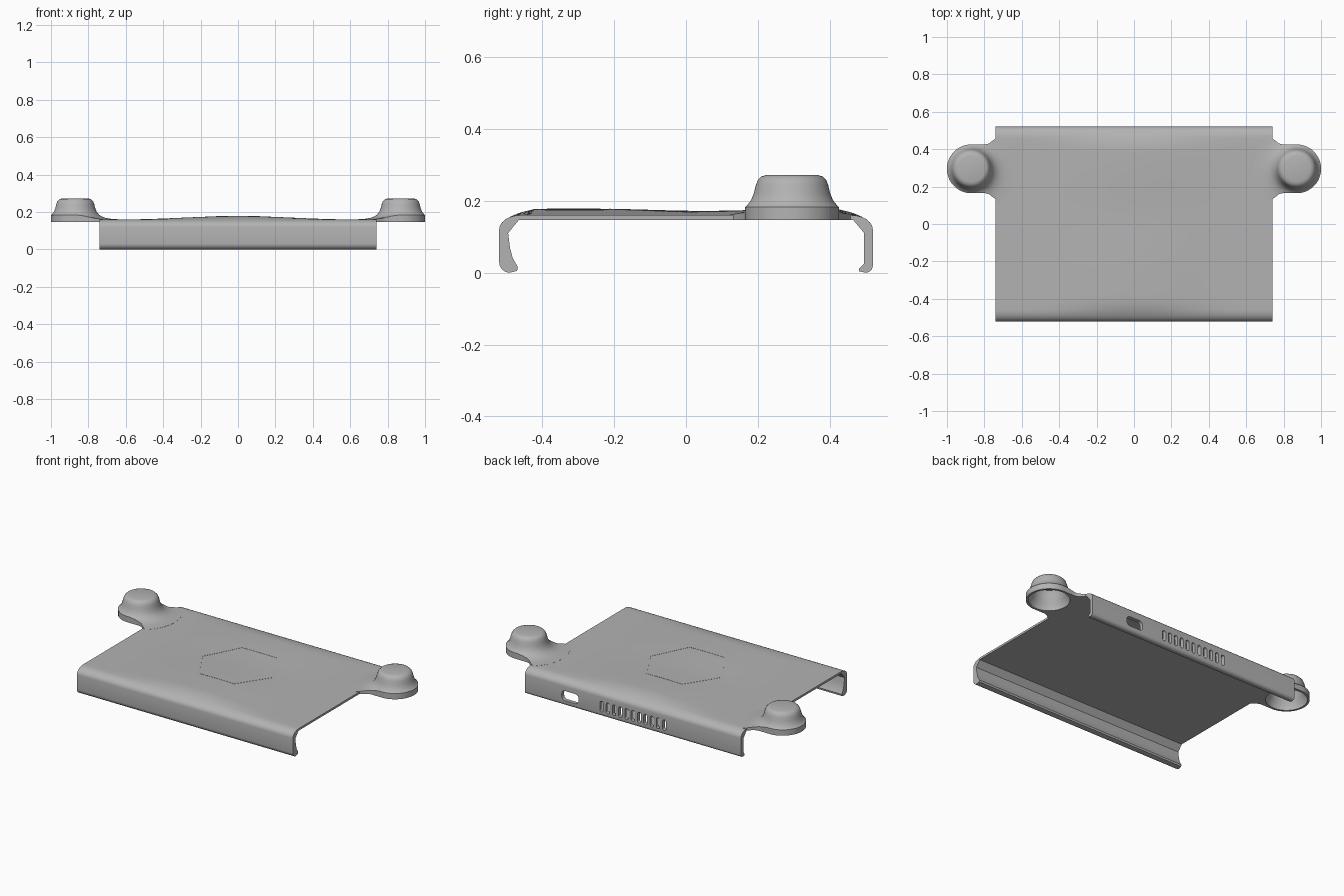
import bpy, bmesh, math

cube = bpy.data.objects.get("Cube")
if cube:
    bpy.data.objects.remove(cube, do_unlink=True)

grey = bpy.data.materials.new("plain grey")
grey.use_nodes = True
COLOR = (0.45, 0.45, 0.45, 1)
grey.diffuse_color = COLOR
grey.node_tree.nodes["Principled BSDF"].inputs["Base Color"].default_value = COLOR

HALF_X, TOP, UNDER = 0.74, 0.16, 0.147


def clamp(v):
    return max(0.0, min(1.0, v))


def smooth(v):
    v = clamp(v)
    return v * v * (3 - 2 * v)


def bulge(x, y):
    """Gentle swelling of the top skin along the middle."""
    across = smooth(1 - abs(x) / 0.6)
    along = 0.012 + 0.006 * smooth(abs(y - 0.05) / 0.3)
    return along * across * smooth((0.5 - abs(y)) / 0.09)


def finish(bm, name, angle=30):
    bmesh.ops.recalc_face_normals(bm, faces=bm.faces)
    mesh = bpy.data.meshes.new(name)
    bm.to_mesh(mesh)
    bm.free()
    mesh.materials.append(grey)
    obj = bpy.data.objects.new(name, mesh)
    bpy.context.collection.objects.link(obj)
    if angle:
        shade(obj, angle)
    return obj


def activate(obj):
    bpy.ops.object.select_all(action='DESELECT')
    obj.select_set(True)
    bpy.context.view_layer.objects.active = obj


def shade(obj, angle):
    activate(obj)
    bpy.ops.object.shade_smooth_by_angle(angle=math.radians(angle))


def bridge(bm, loops):
    """Skin a list of closed vertex loops."""
    for a, b in zip(loops, loops[1:]):
        n = len(a)
        for i in range(n):
            j = (i + 1) % n
            bm.faces.new((a[i], a[j], b[j], b[i]))


def arc(cy, cz, ry, rz, start, end, steps=6):
    return [(cy + ry * math.cos(math.radians(start + (end - start) * i / steps)),
             cz + rz * math.sin(math.radians(start + (end - start) * i / steps)))
            for i in range(steps + 1)]


# Clip-on shell: section in y and z, swept along x
section = arc(-0.49, 0.03, 0.03, 0.03, 270, 180)
section += arc(-0.46, 0.12, 0.06, 0.04, 180, 90)
section += [(-0.46 + 0.92 * i / 24, TOP) for i in range(1, 24)]
section += arc(0.46, 0.12, 0.06, 0.04, 90, 0)
section += arc(0.50, 0.02, 0.02, 0.02, 0, -90)
section += [(0.482, 0.004), (0.482, 0.011), (0.496, 0.026), (0.496, 0.11), (0.465, UNDER),
            (-0.465, UNDER), (-0.495, 0.11), (-0.49, 0.07), (-0.482, 0.04), (-0.468, 0.016),
            (-0.47, 0.005)]
bm = bmesh.new()
loops = []
for k in range(33):
    x = HALF_X * (k / 16 - 1)
    loops.append([bm.verts.new((x, y, z + (bulge(x, y) if z > 0.15 else 0))) for y, z in section])
bridge(bm, loops)
bm.faces.new(loops[0])
bm.faces.new(loops[-1][::-1])
shell = finish(bm, "shell", None)


# Port opening and vent slots through the back wall
def add_slot(bm, x, z, width, height, radius):
    points = []
    for sx, sz, start in ((1, 1, 0), (-1, 1, 90), (-1, -1, 180), (1, -1, 270)):
        points += arc(x + sx * (width / 2 - radius), z + sz * (height / 2 - radius),
                      radius, radius, start, start + 90, 5)
    rings = [[bm.verts.new((px, y, pz)) for px, pz in points] for y in (0.44, 0.6)]
    bridge(bm, rings)
    bm.faces.new(rings[0])
    bm.faces.new(rings[1][::-1])


bm = bmesh.new()
add_slot(bm, 0.43, 0.062, 0.115, 0.06, 0.022)
for i in range(11):
    add_slot(bm, (i - 5) * 0.043, 0.062, 0.023, 0.066, 0.011)
cutter = finish(bm, "opening_cutter", None)
cutter.hide_render = True
cut = shell.modifiers.new("openings", 'BOOLEAN')
cut.operation = 'DIFFERENCE'
cut.solver = 'EXACT'
cut.object = cutter
activate(shell)
bpy.ops.object.modifier_apply(modifier=cut.name)
bpy.data.objects.remove(cutter, do_unlink=True)
shade(shell, 30)

# Hollow domed ears with filleted necks
EAR_X, EAR_Y, EAR_R, FILLET = 0.87, 0.295, 0.13, 0.06


def half_width(u):
    """Half width of the ear outline at distance u towards the shell."""
    if u < 0:
        return math.sqrt(max(EAR_R ** 2 - u * u, 0))
    t = min(max(u - (EAR_R - FILLET), 0), FILLET)
    return EAR_R + FILLET - math.sqrt(FILLET ** 2 - t * t)


def reach(angle):
    """Distance from the ear centre to its outline."""
    r = EAR_R - 0.0005
    while r < 0.232:
        if abs(math.sin(angle)) * r > half_width(math.cos(angle) * r):
            break
        r += 0.0005
    return r


DOME = [(0, 0.272), (0.07, 0.272), (0.085, 0.268), (0.095, 0.258), (0.101, 0.243),
        (0.106, 0.222), (0.114, 0.202), (0.127, 0.185)]
FLARE = [(0.127, 0.185), (0.145, 0.174), (0.165, 0.167), (0.19, 0.163), (0.232, 0.1605)]
HOLLOW = [(0.117, UNDER), (0.115, 0.175), (0.1, 0.195), (0.092, 0.235), (0.08, 0.257)]


def flare_height(r):
    for (r0, z0), (r1, z1) in zip(FLARE, FLARE[1:]):
        if r <= r1:
            return z0 + (z1 - z0) * (r - r0) / (r1 - r0)
    return FLARE[-1][1]


def make_ear(side, name):
    bm = bmesh.new()
    angles = [2 * math.pi * i / 72 for i in range(72)]
    edge = [reach(a) for a in angles]

    def ring(radii, heights):
        return [bm.verts.new((side * (EAR_X - r * math.cos(a)), EAR_Y + r * math.sin(a), z))
                for a, r, z in zip(angles, radii, heights)]

    loops = [ring([r] * 72, [z] * 72) for r, z in DOME[1:]]
    for step in range(1, 7):
        radii = [0.127 + (e - 0.127) * step / 6 for e in edge]
        loops.append(ring(radii, [flare_height(r) for r in radii]))
    loops.append(ring(edge, [UNDER] * 72))
    loops += [ring([r] * 72, [z] * 72) for r, z in HOLLOW]
    bridge(bm, loops)
    bm.faces.new(loops[0])
    bm.faces.new(loops[-1][::-1])
    finish(bm, name, 40)


make_ear(1, "left_ear")
make_ear(-1, "right_ear")

# Hairline hexagon outline lying on the top skin
bm = bmesh.new()
outline = []
for corner in range(6):
    a, b = math.radians(60 * corner), math.radians(60 * corner + 60)
    for i in range(8):
        t = i / 8
        outline.append((math.cos(a) * (1 - t) + math.cos(b) * t,
                        math.sin(a) * (1 - t) + math.sin(b) * t))
rings = []
for radius, lift in ((0.246, -0.004), (0.246, 0.001), (0.242, 0.001), (0.242, -0.004)):
    rings.append([bm.verts.new((x * radius, y * radius, TOP + lift + bulge(x * radius, y * radius)))
                  for x, y in outline])
bridge(bm, rings + [rings[0]])
finish(bm, "hexagon_line")
